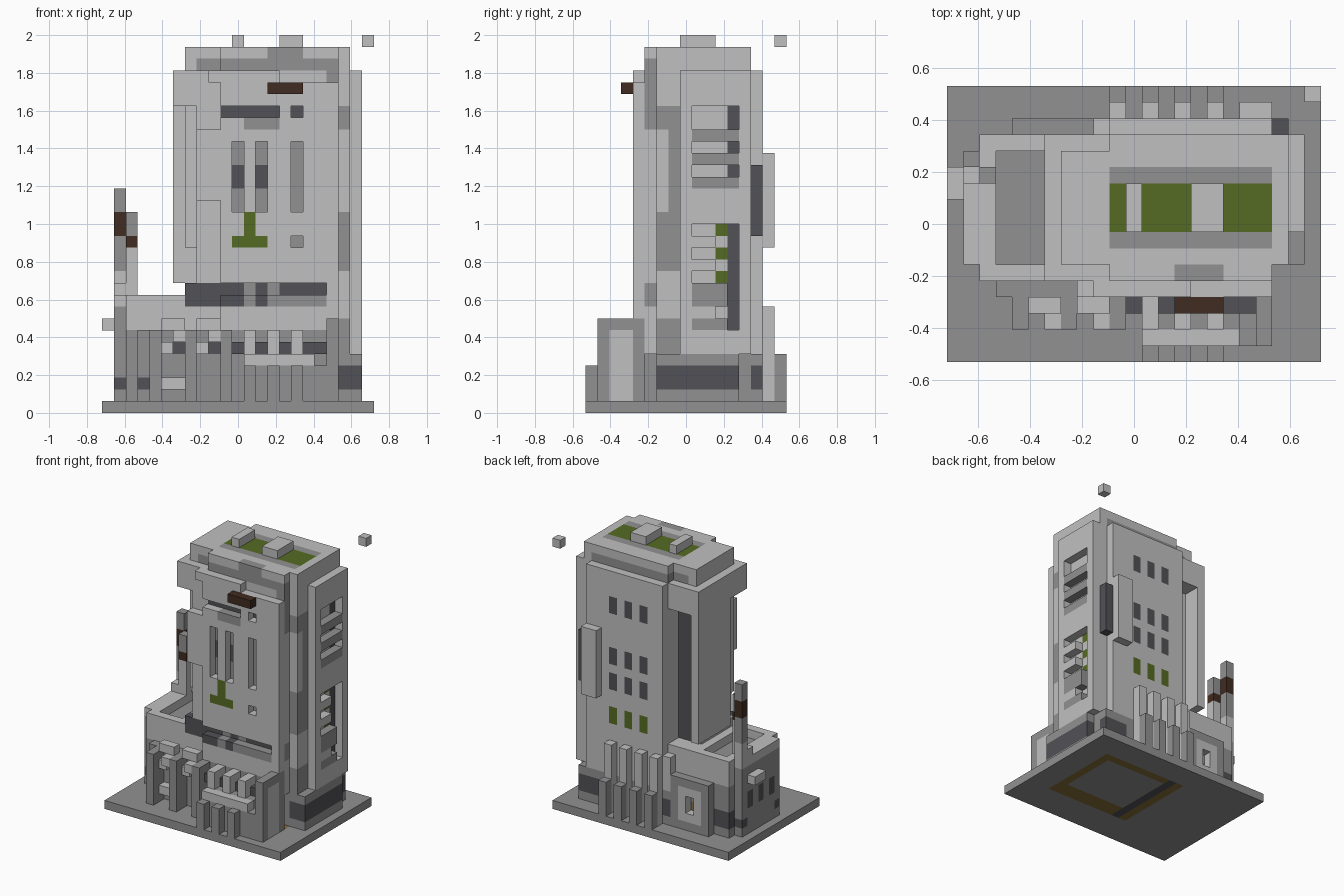
import bpy, bmesh
from itertools import product
from mathutils import Vector

if "Cube" in bpy.data.objects:
    bpy.data.objects.remove(bpy.data.objects["Cube"], do_unlink=True)

UNIT = 1 / 16
PALETTE = {
    "concrete": (.285, .285, .285),
    "pale_concrete": (.53, .53, .53),
    "dark_glass": (.085, .085, .095),
    "moss": (.09, .145, .016),
    "rust": (.053, .025, .015),
    "ochre": (.25, .16, .045),
}
NAMES = list(PALETTE)
GREY, PALE, DARK, MOSS, RUST, OCHRE = range(len(NAMES))
blocks = {}


def cells(x, y, z):
    """Block cells of a box; each side is one index or a (start, stop) pair."""
    return product(*(range(*s) if isinstance(s, tuple) else (s,) for s in (x, y, z)))


def fill(part, colour, x, y, z):
    for cell in cells(x, y, z):
        blocks[cell] = (part, colour)


def carve(x, y, z):
    for cell in cells(x, y, z):
        blocks.pop(cell, None)


def paint(colour, x, y, z):
    for cell in cells(x, y, z):
        if cell in blocks:
            blocks[cell] = (blocks[cell][0], colour)


# ground slab, with the foundation outline under the tower
fill("ground_slab", GREY, x=(0, 23), y=(0, 17), z=0)
paint(OCHRE, x=(9, 20), y=(4, 14), z=0)
paint(GREY, x=(11, 19), y=(6, 13), z=0)
paint(DARK, x=10, y=(4, 14), z=0)

# annex with parapet, side wall and sunken roof
fill("annex", GREY, x=(2, 10), y=(5, 14), z=(1, 7))
fill("annex", PALE, x=(2, 10), y=(5, 14), z=(7, 10))
carve(x=(3, 6), y=(6, 13), z=9)
paint(GREY, x=(3, 6), y=(6, 13), z=8)
paint(DARK, x=(2, 4), y=13, z=(2, 4))
fill("annex_front", GREY, x=(3, 10), y=4, z=(1, 7))
fill("annex_side", GREY, x=1, y=(6, 12), z=(1, 9))
fill("annex_side", PALE, x=1, y=(6, 12), z=9)
for window in (7, 9, 11):
    paint(DARK, x=1, y=window, z=(4, 6))
paint(DARK, x=1, y=6, z=2)
paint(DARK, x=3, y=4, z=2)

# rear porch with framed window
fill("rear_porch", GREY, x=(4, 9), y=14, z=(1, 7))
paint(PALE, x=(5, 8), y=14, z=(2, 6))
carve(x=6, y=14, z=(3, 5))
paint(OCHRE, x=6, y=13, z=3)

# chimneys on the annex
fill("tall_chimney", GREY, x=1, y=12, z=(1, 19))
paint(DARK, x=1, y=12, z=2)
paint(PALE, x=1, y=12, z=(9, 12))
paint(RUST, x=1, y=12, z=(15, 17))
fill("short_chimney", PALE, x=2, y=11, z=(9, 14))
fill("short_chimney", RUST, x=2, y=11, z=14)
fill("short_chimney", GREY, x=2, y=11, z=(15, 17))
fill("chimney_step", PALE, x=1, y=11, z=(9, 11))
fill("chimney_bracket", PALE, x=0, y=(10, 12), z=7)

# annex front bays: posts with shelves between
for post in (4, 7, 10):
    fill("bay_posts", GREY, x=post, y=(2, 5), z=(1, 7))
paint(GREY, x=4, y=(2, 5), z=7)
for bay in (5, 8):
    fill("bay_shelves", PALE, x=(bay, bay + 2), y=3, z=7)
    fill("bay_shelves", PALE, x=bay, y=3, z=5)
    fill("bay_shelves", PALE, x=bay + 1, y=(2, 4), z=6)
    paint(DARK, x=bay + 1, y=4, z=5)
fill("bay_shelves", PALE, x=(5, 7), y=3, z=2)

# tower plinth
fill("plinth", GREY, x=(9, 21), y=(6, 15), z=(1, 5))
fill("plinth", PALE, x=9, y=14, z=(5, 9))
fill("plinth", GREY, x=21, y=(6, 13), z=(1, 5))
paint(DARK, x=(20, 22), y=(6, 13), z=(2, 4))
paint(DARK, x=(18, 21), y=14, z=(2, 4))
paint(DARK, x=9, y=14, z=(2, 4))
fill("plinth", GREY, x=(10, 20), y=4, z=(1, 7))

# tower core and corner walls
fill("tower", PALE, x=(10, 20), y=(5, 15), z=(5, 29))
fill("tower", PALE, x=(7, 10), y=(5, 12), z=(9, 29))
fill("tower", PALE, x=20, y=(6, 14), z=(5, 29))
paint(GREY, x=20, y=(6, 8), z=(5, 8))
paint(GREY, x=20, y=(6, 8), z=(12, 26))
paint(PALE, x=20, y=6, z=(17, 24))
paint(GREY, x=19, y=5, z=(24, 29))

# west panel under an overhanging head, stepping in towards the front
carve(x=7, y=5, z=(11, 26))
carve(x=7, y=(5, 8), z=(11, 14))
fill("west_panel", PALE, x=(6, 10), y=(5, 14), z=(26, 29))
fill("west_panel", PALE, x=6, y=(8, 14), z=(11, 26))
paint(DARK, x=(8, 10), y=11, z=(10, 26))

# front panel with slots, band of lower windows and hanging moss
fill("front_panel", PALE, x=(10, 20), y=4, z=(7, 9))
fill("front_panel", GREY, x=(10, 19), y=4, z=9)
fill("front_panel", PALE, x=19, y=4, z=(9, 11))
fill("front_panel", PALE, x=(10, 20), y=4, z=(11, 28))
fill("front_panel", PALE, x=(8, 10), y=4, z=(18, 24))
fill("front_panel", PALE, x=(9, 15), y=4, z=28)
paint(GREY, x=(7, 20), y=5, z=(9, 11))
paint(DARK, x=(7, 10), y=5, z=(9, 11))
for window in (10, 11, 13):
    paint(DARK, x=window, y=4, z=9)
    paint(DARK, x=window, y=5, z=10)
paint(DARK, x=(15, 19), y=5, z=10)
for slot in (11, 13, 16):
    carve(x=slot, y=4, z=(17, 23))
    paint(GREY, x=slot, y=5, z=(17, 23))
    if slot < 16:
        paint(DARK, x=slot, y=5, z=(19, 21))
carve(x=(10, 15), y=4, z=25)
carve(x=16, y=4, z=25)
paint(DARK, x=(10, 17), y=5, z=25)
paint(GREY, x=(12, 15), y=4, z=24)
paint(MOSS, x=(11, 14), y=4, z=14)
paint(MOSS, x=12, y=4, z=(14, 17))
carve(x=16, y=4, z=14)
paint(GREY, x=16, y=5, z=14)
fill("front_awning", RUST, x=(14, 17), y=3, z=27)

# east balcony bay: frame, dark strip and balcony bars
fill("east_frame", PALE, x=21, y=(8, 14), z=(5, 29))
carve(x=21, y=(9, 13), z=(7, 26))
paint(DARK, x=20, y=12, z=(7, 26))
for bar in (7, 9, 10, 19, 21, 23):
    fill("balcony_bars", GREY, x=21, y=(9, 13 if bar > 12 else 12), z=bar)
fill("balcony_bars", PALE, x=21, y=(9, 13), z=(16, 19))
for bar in (8, 12, 14):
    fill("balcony_bars", PALE, x=21, y=(9, 11), z=bar)
for plant in (11, 13, 15):
    paint(MOSS, x=20, y=11, z=plant)

# rear windows and buttresses
for column in (12, 14, 16):
    for sill in (24, 18, 15):
        paint(DARK, x=column, y=14, z=(sill, sill + 2))
    paint(MOSS, x=column, y=14, z=(11, 13))
for column in (10, 12, 14, 16):
    fill("rear_buttresses", PALE, x=column, y=15, z=(1, 9))
    fill("rear_buttresses", GREY, x=column, y=16, z=(1, 5))

# rear duct beside a dark shaft
fill("rear_duct", PALE, x=(18, 20), y=15, z=(14, 22))
fill("rear_shaft", DARK, x=20, y=14, z=(15, 21))

# entrance shelf, stepped front buttresses and corner pier
fill("entrance_shelf", GREY, x=(12, 18), y=(1, 4), z=(1, 4))
fill("entrance_shelf", PALE, x=(12, 18), y=(1, 4), z=4)
for column in (12, 14, 16):
    fill("front_buttresses", GREY, x=column, y=0, z=(1, 4))
    fill("front_buttresses", PALE, x=column, y=(2, 4), z=(5, 7))
    paint(GREY, x=column + 1, y=2, z=4)
fill("front_buttresses", GREY, x=18, y=(1, 4), z=(1, 4))
for window in (11, 13, 15, 17, 18):
    fill("entrance_windows", DARK, x=window, y=3, z=5)
fill("corner_pier", GREY, x=19, y=(1, 5), z=(1, 8))
paint(PALE, x=19, y=(2, 4), z=(1, 7))

# roof cap with planted strip, vents and a loose block
fill("roof_cap", PALE, x=(7, 10), y=(6, 13), z=(29, 31))
fill("roof_cap", PALE, x=(10, 20), y=(5, 14), z=(29, 31))
fill("roof_cap", PALE, x=20, y=(6, 14), z=(29, 31))
paint(GREY, x=(8, 20), y=(5, 14), z=29)
paint(GREY, x=(14, 17), y=5, z=30)
for strip in (7, 11):
    paint(GREY, x=(10, 20), y=strip, z=30)
paint(MOSS, x=(10, 20), y=(8, 11), z=30)
fill("roof_vents", PALE, x=11, y=(8, 11), z=31)
fill("roof_vents", PALE, x=(15, 17), y=(8, 11), z=31)
fill("floating_block", PALE, x=22, y=16, z=31)

# materials
materials = []
for name, rgb in PALETTE.items():
    mat = bpy.data.materials.new(name)
    mat.use_nodes = True
    mat.diffuse_color = (*rgb, 1)
    mat.node_tree.nodes["Principled BSDF"].inputs["Base Color"].default_value = (*rgb, 1)
    materials.append(mat)

# mesh each part from its exposed block faces
centre = Vector((11, 8, -.5))
for part in dict.fromkeys(owner for owner, _ in blocks.values()):
    bm = bmesh.new()
    for cell, (owner, colour) in blocks.items():
        if owner != part:
            continue
        for axis, sign in product(range(3), (-1, 1)):
            normal, u, v = Vector(), Vector(), Vector()
            normal[axis] = sign
            if tuple(int(c) for c in Vector(cell) + normal) in blocks:
                continue
            u[(axis + 1) % 3] = .5
            v[(axis + 2) % 3] = .5 * sign
            middle = Vector(cell) + normal / 2 - centre
            ring = (middle - u - v, middle + u - v, middle + u + v, middle - u + v)
            bm.faces.new([bm.verts.new(p * UNIT) for p in ring]).material_index = colour
    bmesh.ops.remove_doubles(bm, verts=bm.verts[:], dist=UNIT / 100)
    bmesh.ops.dissolve_limit(bm, angle_limit=.01, verts=bm.verts[:],
                             edges=bm.edges[:], delimit={"MATERIAL"})
    mesh = bpy.data.meshes.new(part)
    bm.to_mesh(mesh)
    bm.free()
    for mat in materials:
        mesh.materials.append(mat)
    bpy.context.collection.objects.link(bpy.data.objects.new(part, mesh))
